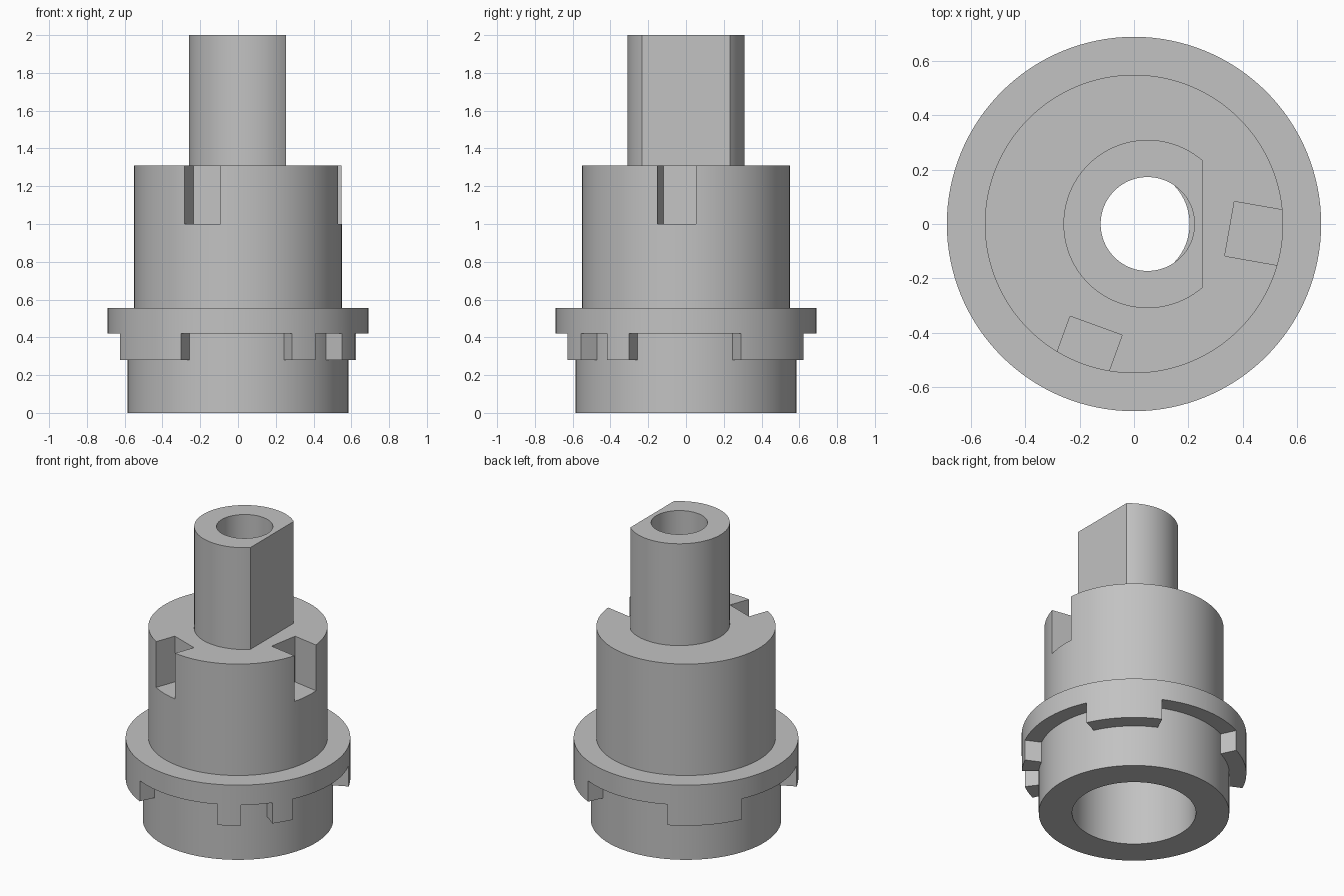
import bpy, bmesh
from math import sin, cos, radians
from mathutils import Matrix, Vector

if "Cube" in bpy.data.objects:
    bpy.data.objects.remove(bpy.data.objects["Cube"])

SEGMENTS = 128
GREY = (0.54, 0.54, 0.54, 1)
steel = bpy.data.materials.new("grey steel")
steel.use_nodes = True
steel.diffuse_color = GREY
steel.node_tree.nodes["Principled BSDF"].inputs["Base Color"].default_value = GREY


def make_object(name, bm):
    bmesh.ops.recalc_face_normals(bm, faces=bm.faces)
    mesh = bpy.data.meshes.new(name)
    bm.to_mesh(mesh)
    bm.free()
    mesh.materials.append(steel)
    obj = bpy.data.objects.new(name, mesh)
    bpy.context.collection.objects.link(obj)
    return obj


def lathe(name, profile, centre_x=0):
    """Turn a closed (radius, height) outline around a vertical axis."""
    bm = bmesh.new()
    rings = []
    for i in range(SEGMENTS):
        a = radians(360 * i / SEGMENTS)
        rings.append([bm.verts.new((centre_x + r * cos(a), r * sin(a), z)) for r, z in profile])
    for i, ring in enumerate(rings):
        after = rings[(i + 1) % SEGMENTS]
        for j in range(len(profile)):
            k = (j + 1) % len(profile)
            bm.faces.new((ring[j], after[j], after[k], ring[k]))
    return make_object(name, bm)


def prism(name, outline, bottom, top):
    """Extrude a plan outline upwards."""
    bm = bmesh.new()
    face = bm.faces.new([bm.verts.new((x, y, bottom)) for x, y in outline])
    raised = bmesh.ops.extrude_face_region(bm, geom=[face])["geom"]
    bmesh.ops.translate(bm, vec=(0, 0, top - bottom),
                        verts=[v for v in raised if isinstance(v, bmesh.types.BMVert)])
    return make_object(name, bm)


def finish(obj, cutters):
    """Cut the part, then smooth it with sharp edges kept."""
    bpy.ops.object.select_all(action="DESELECT")
    bpy.context.view_layer.objects.active = obj
    obj.select_set(True)
    for cutter in cutters:
        cutter.hide_render = True
        mod = obj.modifiers.new("cut", "BOOLEAN")
        mod.operation = "DIFFERENCE"
        mod.solver = "EXACT"
        mod.object = cutter
        bpy.ops.object.modifier_apply(modifier=mod.name)
        bpy.data.objects.remove(cutter)
    bpy.ops.object.shade_smooth_by_angle(angle=radians(30))


# Stepped body with its two-stage bore
body = lathe("body", [(0.38, 0), (0.585, 0), (0.585, 0.45), (0.55, 0.45),
                      (0.55, 1.31), (0.205, 1.31), (0.205, 0.8), (0.38, 0.8)])


# Open-topped key slots: direction, inner distance, sideways offset
def key_slot(angle, inner, offset, half_width=0.102):
    turn = Matrix.Rotation(radians(angle), 2)
    corners = [(inner, offset - half_width), (0.8, offset - half_width),
               (0.8, offset + half_width), (inner, offset + half_width)]
    return prism("slot_cutter", [turn @ Vector(c) for c in corners], 1.0, 1.5)


finish(body, [key_slot(-10, 0.35, 0.044), key_slot(-110, 0.4, -0.003)])

# Collar with lugs left between sector-shaped gaps
collar = lathe("lugged_collar", [(0.52, 0.28), (0.69, 0.28), (0.69, 0.555), (0.52, 0.555)])


def sector(start, end):
    arc = [radians(a) for a in (start, (start + end) / 2, end)]
    return prism("gap_cutter", [(0, 0)] + [(cos(a), sin(a)) for a in arc], 0.1, 0.42)


gaps = [(-26, 25), (64.5, 115.5), (155, 205), (244, 294.5), (306.5, 322.8)]
finish(collar, [sector(*gap) for gap in gaps])

# Off-centre hollow shaft with one flat side
shaft = lathe("shaft", [(0.173, 1.31), (0.31, 1.31), (0.31, 2), (0.173, 2)], 0.05)
flat = prism("flat_cutter", [(0.255, -0.5), (0.6, -0.5), (0.6, 0.5), (0.255, 0.5)], 1.2, 2.1)
finish(shaft, [flat])
